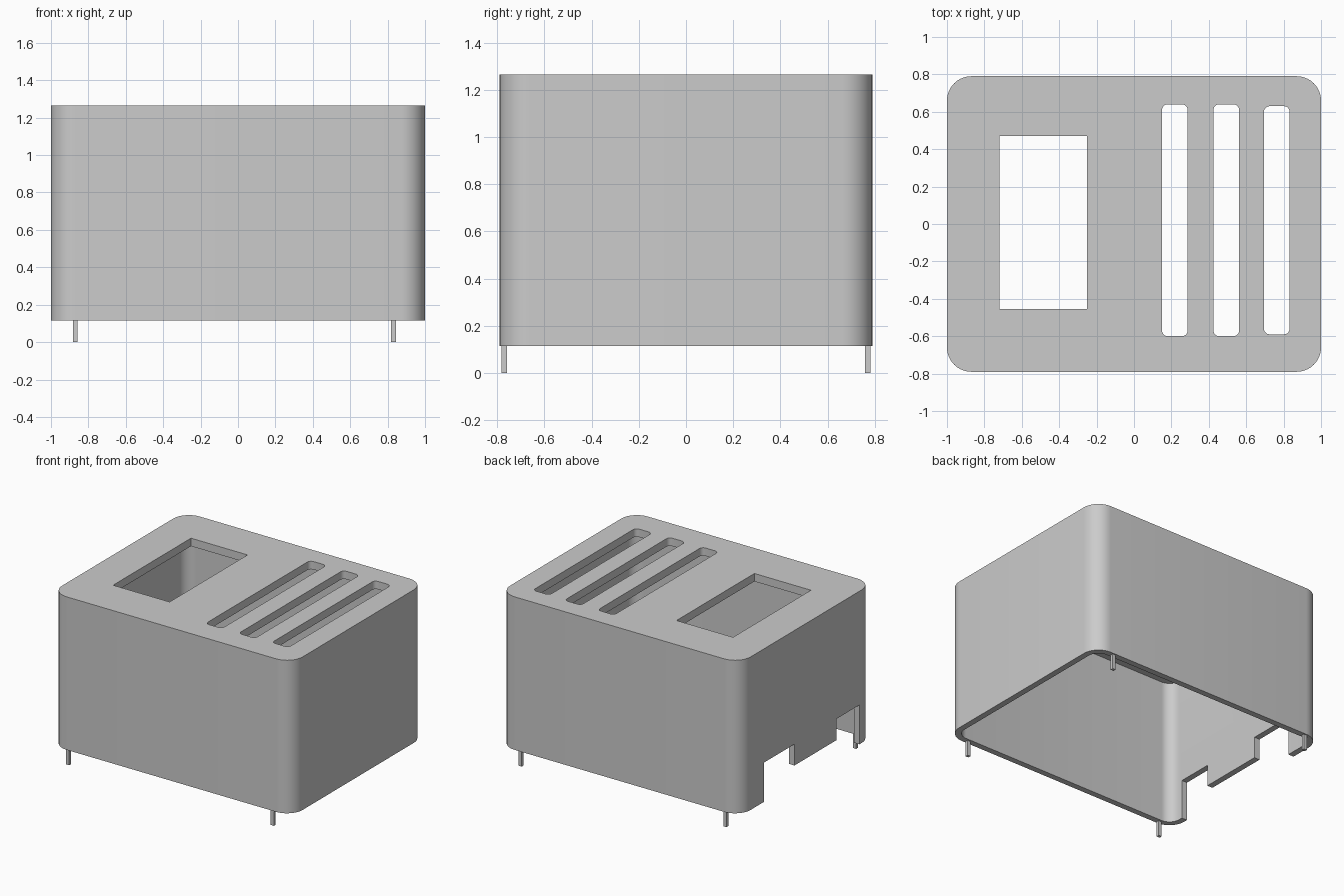
import bpy, bmesh, math

cube = bpy.data.objects.get("Cube")
if cube:
    bpy.data.objects.remove(cube, do_unlink=True)

grey = bpy.data.materials.new("plain_grey")
grey.use_nodes = True
colour = (0.6, 0.6, 0.6, 1)
grey.diffuse_color = colour
grey.node_tree.nodes["Principled BSDF"].inputs["Base Color"].default_value = colour


def prism(name, x, y, z, radius=0.0, steps=10):
    """Upright prism over a rectangle with rounded corners; x, y, z are ranges."""
    bm = bmesh.new()
    points = []
    for i, (sx, sy) in enumerate(((1, 1), (0, 1), (0, 0), (1, 0))):
        cx = x[sx] + (radius if sx == 0 else -radius)
        cy = y[sy] + (radius if sy == 0 else -radius)
        for k in range(steps + 1 if radius else 1):
            a = (i + k / steps) * math.pi / 2
            points.append((cx + radius * math.cos(a), cy + radius * math.sin(a), z[0]))
    base = bm.faces.new([bm.verts.new(p) for p in points])
    top = bmesh.ops.extrude_face_region(bm, geom=[base])["geom"]
    moved = [g for g in top if isinstance(g, bmesh.types.BMVert)]
    bmesh.ops.translate(bm, vec=(0, 0, z[1] - z[0]), verts=moved)
    bmesh.ops.recalc_face_normals(bm, faces=bm.faces)
    mesh = bpy.data.meshes.new(name)
    bm.to_mesh(mesh)
    bm.free()
    mesh.materials.append(grey)
    obj = bpy.data.objects.new(name, mesh)
    bpy.context.collection.objects.link(obj)
    return obj


def activate(obj):
    bpy.ops.object.select_all(action="DESELECT")
    obj.select_set(True)
    bpy.context.view_layer.objects.active = obj


def cut(target, cutter):
    activate(target)
    mod = target.modifiers.new("cut", "BOOLEAN")
    mod.operation = "DIFFERENCE"
    mod.solver = "EXACT"
    mod.object = cutter
    bpy.ops.object.modifier_apply(modifier=mod.name)
    bpy.data.objects.remove(cutter, do_unlink=True)


# Hollow cover, open underneath
BOTTOM, TOP, WALL = 0.115, 1.265, 0.045
cover = prism("cover", (-1, 1), (-0.79, 0.79), (BOTTOM, TOP), 0.13)
cut(cover, prism("hollow", (-1 + WALL, 1 - WALL), (-0.79 + WALL, 0.79 - WALL),
                 (0, TOP - 0.06), 0.13 - WALL))

# Screen window and three vent slots in the top
cut(cover, prism("window", (-0.72, -0.25), (-0.455, 0.47), (1, 1.4)))
for x0, y0, y1 in ((0.15, -0.6, 0.64), (0.425, -0.6, 0.64), (0.695, -0.59, 0.63)):
    cut(cover, prism("slot", (x0, x0 + 0.137), (y0, y1), (1, 1.4), 0.03, 5))

# Port notches in one side wall, with a shorter tab between them
for y0, y1, height in ((-0.63, -0.36, 0.41), (0.14, 0.5, 0.41), (-0.4, 0.2, 0.25)):
    cut(cover, prism("notch", (-1.1, -0.9), (y0, y1), (0, height)))

activate(cover)
bpy.ops.object.shade_smooth_by_angle(angle=math.radians(30))

# Locating pins under the rim
for side, x in (("right", -0.87), ("left", 0.832)):
    for end, y in (("front", -0.77), ("back", 0.77)):
        prism(f"{end}_{side}_pin", (x - 0.013, x + 0.013), (y - 0.011, y + 0.011),
              (0, BOTTOM + 0.02))
